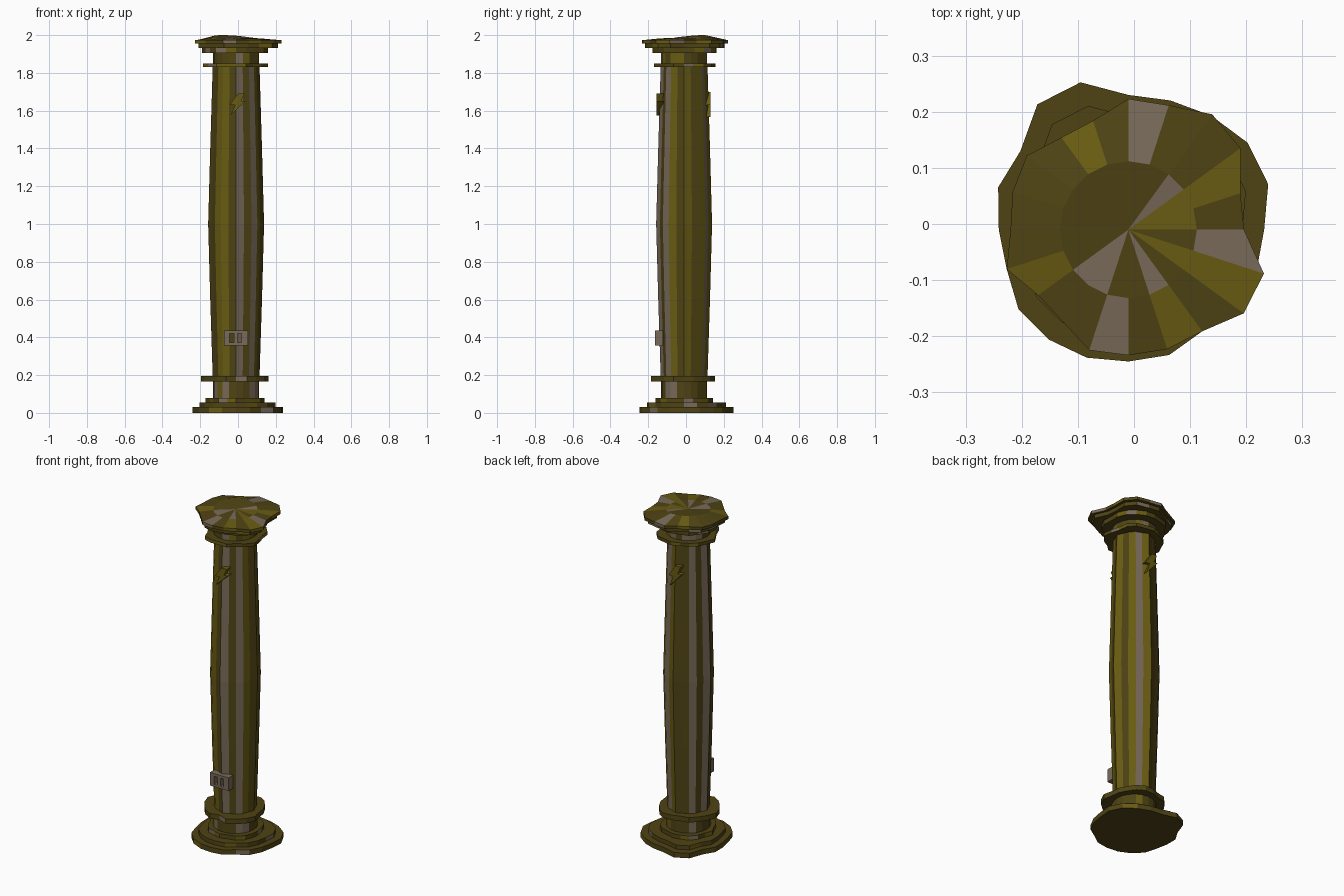
import bpy, bmesh, math, random

if "Cube" in bpy.data.objects:
    bpy.data.objects.remove(bpy.data.objects["Cube"])

random.seed(7)
SIDES = 20
CX, CY = -0.01, -0.01


def material(name, col):
    m = bpy.data.materials.new(name)
    m.diffuse_color = (*col, 1)
    m.use_nodes = True
    m.node_tree.nodes["Principled BSDF"].inputs["Base Color"].default_value = m.diffuse_color
    return m


DARK = material("dark_olive", (0.078, 0.057, 0.007))
GOLD = material("old_gold", (0.14, 0.105, 0.006))
GREY = material("worn_stone", (0.19, 0.145, 0.1))


def finish(name, bm, mats):
    bmesh.ops.recalc_face_normals(bm, faces=bm.faces[:])
    me = bpy.data.meshes.new(name)
    bm.to_mesh(me)
    bm.free()
    for m in mats:
        me.materials.append(m)
    ob = bpy.data.objects.new(name, me)
    bpy.context.collection.objects.link(ob)
    return ob


def stack(name, rings, peak=None, tints=None):
    """Loft rings of (z list, radius list); close with a fan or flat cap."""
    bm = bmesh.new()
    loops = []
    for zs, rs in rings:
        loops.append([bm.verts.new((CX + r * math.cos(math.tau * i / SIDES),
                                    CY + r * math.sin(math.tau * i / SIDES), z))
                      for i, (z, r) in enumerate(zip(zs, rs))])
    tints = tints or random.choices((0, 1, 2), (13, 4, 3), k=SIDES)
    for a, b in zip(loops, loops[1:]):
        for i in range(SIDES):
            j = (i + 1) % SIDES
            bm.faces.new((a[i], a[j], b[j], b[i])).material_index = tints[i]
    bm.faces.new(loops[0])
    if peak is None:
        bm.faces.new(loops[-1])
    else:
        tip = bm.verts.new((CX, CY, peak))
        top = loops[-1]
        for i in range(SIDES):
            f = bm.faces.new((top[i], top[(i + 1) % SIDES], tip))
            f.material_index = 2 if i in (2, 12, 13, 16) else 1 if i in (0, 1, 18) else 0
    return finish(name, bm, (DARK, GOLD, GREY))


def flat(z):
    return [z] * SIDES


def disc(name, z0, z1, radii):
    return stack(name, [(flat(z0), radii), (flat(z1), radii)])


def worn(r, amount):
    return [r * random.uniform(1 - amount, 1 + amount) for _ in range(SIDES)]


# Weathered outlines, one radius per side
base_r = [.242, .262, .263, .251, .242, .240, .276, .276, .238, .244,
          .231, .228, .242, .242, .240, .235, .235, .224, .240, .240]
cap_r = [.206, .210, .247, .254, .233, .233, .204, .203, .224, .217,
         .210, .228, .199, .201, .226, .224, .224, .224, .254, .254]

# Base tiers, neck and collar
disc("base_slab", 0.0, 0.03, base_r)
disc("base_step", 0.03, 0.055, [r * 0.84 for r in base_r])
disc("base_upper_step", 0.055, 0.08, worn(0.152, 0.06))
disc("base_neck", 0.08, 0.165, flat(0.122))
disc("lower_collar", 0.165, 0.195, worn(0.17, 0.1))

# Bulging fluted shaft
profile = [(0.195, .124), (0.6, .137), (1.0, .148), (1.4, .137), (1.83, .124)]
flutes = [1, .91, .94, .94, .91] * 4
stack("shaft", [(flat(z), [r * k for k in flutes]) for z, r in profile],
      tints=[1, 0, 1, 2, 1, 0, 0, 2, 0, 2, 0, 0, 1, 1, 0, 2, 0, 2, 1, 0])

# Capital
disc("upper_collar", 1.83, 1.85, worn(0.166, 0.08))
disc("capital_neck", 1.85, 1.905, flat(0.122))
disc("capital_lower_step", 1.905, 1.932, worn(0.172, 0.05))
disc("capital_step", 1.932, 1.957, [r * 0.92 for r in cap_r])
crown_z = [1.983 + 0.017 * math.cos(math.tau * (i - 7) / SIDES) * (i in range(3, 12))
           for i in range(SIDES)]
stack("capital_top", [(flat(1.955), cap_r), (flat(1.973), cap_r),
                      (crown_z, flat(0.122))], peak=1.987,
      tints=[0, 1, 0, 0, 2, 0, 1, 0, 0, 0, 0, 1, 0, 0, 2, 0, 1, 0, 1, 2])


# Bolt ornaments on front and back
BOLT = [(0, 1.69), (.035, 1.69), (.015, 1.65), (.04, 1.65),
        (-.04, 1.575), (-.015, 1.63), (-.045, 1.63)]


def bolt(name, y0, y1, flip, tall):
    bm = bmesh.new()
    f = bm.faces.new([bm.verts.new((flip * (x - CX) + CX, y0, 1.632 + (z - 1.632) * tall))
                      for x, z in BOLT])
    ext = bmesh.ops.extrude_face_region(bm, geom=[f])["geom"]
    for v in ext:
        if isinstance(v, bmesh.types.BMVert):
            v.co.y = y1
    return finish(name, bm, (GOLD,))


bolt("front_bolt", -0.157, -0.115, 1, 1)
bolt("back_bolt", 0.13, 0.09, -1, 1.15)


# Plaque frame with two openings near the foot
def box(bm, x0, x1, y0, y1, z0, z1):
    vs = bmesh.ops.create_cube(bm, size=1)["verts"]
    for v in vs:
        v.co = ((x0 + x1) / 2 + v.co.x * (x1 - x0),
                (y0 + y1) / 2 + v.co.y * (y1 - y0),
                (z0 + z1) / 2 + v.co.z * (z1 - z0))


bm = bmesh.new()
for x0, x1 in ((-.073, -.045), (-.022, -.002), (.018, .052)):
    box(bm, x0, x1, -.165, -.122, .372, .42)
box(bm, -.073, .052, -.165, -.122, .357, .372)
box(bm, -.073, .052, -.165, -.122, .42, .436)
finish("plaque", bm, (GREY,))
